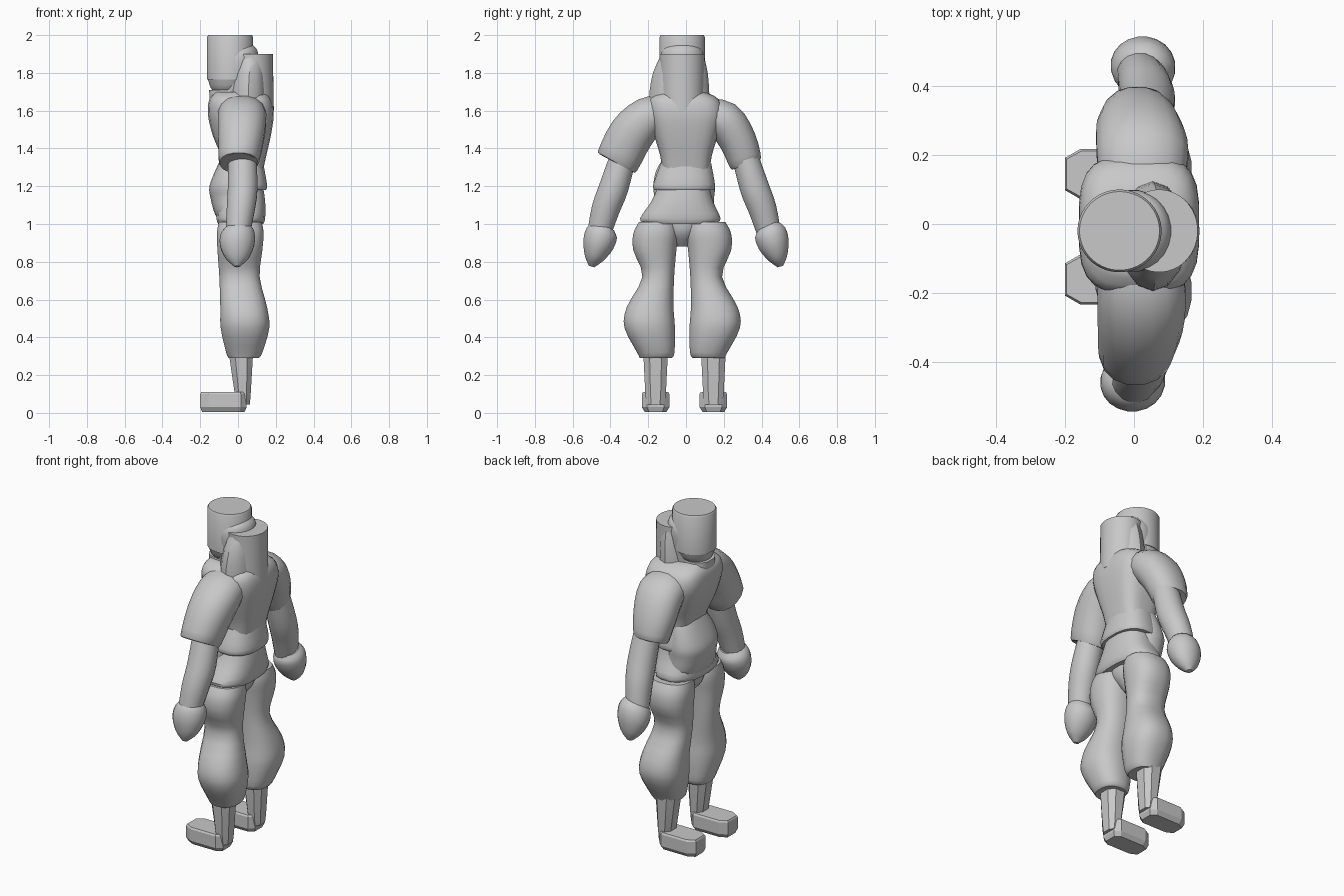
import bpy, bmesh, math
from mathutils import Vector

if "Cube" in bpy.data.objects:
    bpy.data.objects.remove(bpy.data.objects["Cube"])

grey = bpy.data.materials.new("plain grey")
grey.use_nodes = True
grey.diffuse_color = (0.58, 0.58, 0.58, 1)
grey.node_tree.nodes["Principled BSDF"].inputs["Base Color"].default_value = grey.diffuse_color


def finish(name, bm, angle=35):
    bmesh.ops.recalc_face_normals(bm, faces=bm.faces)
    mesh = bpy.data.meshes.new(name)
    bm.to_mesh(mesh)
    bm.free()
    mesh.materials.append(grey)
    ob = bpy.data.objects.new(name, mesh)
    bpy.context.collection.objects.link(ob)
    bpy.ops.object.select_all(action="DESELECT")
    bpy.context.view_layer.objects.active = ob
    ob.select_set(True)
    bpy.ops.object.shade_smooth_by_angle(angle=math.radians(angle))


def skin(bm, loops):
    """Join rings of vertices and cap both ends."""
    for low, high in zip(loops, loops[1:]):
        for k in range(len(low)):
            n = (k + 1) % len(low)
            bm.faces.new((low[k], low[n], high[n], high[k]))
    bm.faces.new(loops[0])
    bm.faces.new(loops[-1])


def curve(points, steps):
    """Smooth the list of ring settings."""
    out = []
    for i in range(len(points) - 1):
        a, b = Vector(points[i]), Vector(points[i + 1])
        before = Vector(points[max(i - 1, 0)])
        after = Vector(points[min(i + 2, len(points) - 1)])
        for k in range(steps):
            t = k / steps
            out.append(a + (b - before) * t / 2
                       + (2 * before - 5 * a + 4 * b - after) * t * t / 2
                       + (3 * a - before - 3 * b + after) * t ** 3 / 2)
    return out + [Vector(points[-1])]


def loft(name, rings, sides=20, power=1.0, steps=3, tilt=False):
    """Rings are centre x, y, z and half sizes in depth and width."""
    rings = curve(rings, steps)
    bm = bmesh.new()
    loops = []
    for i, r in enumerate(rings):
        across = Vector((0, 1, 0))
        if tilt:
            d = rings[min(i + 1, len(rings) - 1)] - rings[max(i - 1, 0)]
            across = Vector((0, -d[2], d[1])).normalized()
        loop = []
        for k in range(sides):
            a = math.tau * (k + 0.5) / sides
            c, s = math.cos(a), math.sin(a)
            u = math.copysign(abs(c) ** power, c) * r[3]
            v = math.copysign(abs(s) ** power, s) * r[4]
            loop.append(bm.verts.new(Vector(r[:3]) + Vector((u, 0, 0)) + across * v))
        loops.append(loop)
    skin(bm, loops)
    finish(name, bm)


MID = -0.02

# Head, tall hat and hair
loft("tall_hat", [(-.042, MID, 1.765, .122, .12), (-.042, MID, 1.99, .122, .12),
                  (-.042, MID, 2, .116, .114)], sides=48, steps=1)
loft("chin", [(-.06, MID, 1.69, .06, .06), (-.05, MID, 1.72, .095, .095),
              (-.042, MID, 1.77, .12, .118)])
loft("head", [(0, MID, 1.68, .09, .1), (0, MID, 1.8, .11, .115),
              (0, MID, 1.88, .11, .118), (.015, MID, 1.925, .085, .1),
              (.03, MID, 1.95, .045, .06)], sides=24)
loft("back_hair", [(.08, MID, 1.6, .11, .115), (.073, MID, 1.9, .112, .12)], sides=40, steps=1)
loft("side_hair", [(.055, -.035, 1.62, .1, .16), (.055, -.035, 1.7, .1, .158),
                   (.06, -.03, 1.8, .09, .145), (.065, MID, 1.89, .085, .115)], sides=14, steps=2)

# Body
loft("chest", [(.03, 0, 1.27, .1, .125), (.03, 0, 1.36, .12, .137),
               (.02, 0, 1.47, .155, .17), (.015, 0, 1.58, .175, .2),
               (.012, -.01, 1.66, .165, .185), (.01, MID, 1.7, .13, .12)], sides=24, power=.6)
loft("collar", [(-.03, MID, 1.6, .12, .1), (-.03, MID, 1.71, .125, .09)], sides=14, steps=1, power=.7)
loft("belly", [(0, MID, 1, .08, .13), (-.02, MID, 1.05, .102, .165),
               (-.035, -.01, 1.14, .112, .16), (-.04, -.01, 1.2, .112, .165),
               (-.03, -.01, 1.28, .092, .15), (-.01, 0, 1.35, .08, .12)], sides=24, power=.9)
loft("jacket_hem", [(.03, -.01, 1.18, .12, .16), (.03, -.01, 1.21, .125, .165),
                    (.03, 0, 1.32, .105, .135)], sides=20, power=.8)
loft("hips", [(.015, -.03, 1, .12, .19), (.015, -.03, 1.03, .13, .215),
              (.02, -.02, 1.12, .125, .165), (.02, -.01, 1.22, .11, .13)], sides=20, power=.8)
loft("crotch", [(.01, MID, .88, .03, .03), (.01, MID, .95, .09, .09),
                (.01, MID, 1.02, .1, .14)], sides=14)

# Puffed sleeves: x, y, z, depth, width
sleeves = {
    "right": [(.015, -.1, 1.595, .12, .09), (.022, -.2, 1.565, .13, .11), (.018, -.29, 1.475, .125, .122),
              (.005, -.362, 1.335, .108, .118), (.005, -.365, 1.33, .09, .1)],
    "left": [(.02, .1, 1.575, .12, .085), (.025, .2, 1.55, .135, .105), (.015, .275, 1.44, .125, .1),
             (.01, .315, 1.325, .1, .088), (.01, .317, 1.32, .085, .07)],
}
for side, rows in sleeves.items():
    loft(side + "_sleeve", rows, sides=16, power=.9, tilt=True)

for side, s, shift in (("right", -1, 0), ("left", 1, .03)):
    # Arms and mitten hands
    arm = [(.02, .32, 1.4, .075, .068), (.025, .38, 1.2, .08, .079),
           (.015, .425, 1.08, .076, .076), (.0, .46, .95, .065, .064)]
    loft(side + "_forearm", [(x + shift / 2, s * y + MID * (s > 0), z, d, w)
                             for x, y, z, d, w in arm], sides=16, tilt=True)
    hand = [(.01, .43, .99, .055, .055), (0, .445, .955, .088, .085), (-.005, .465, .89, .092, .083),
            (-.005, .487, .82, .062, .052), (-.005, .5, .775, .015, .015)]
    loft(side + "_hand", [(x + shift, s * y, z, d, w) for x, y, z, d, w in hand], tilt=True)

    # Baggy trousers
    leg = [(.03, .14, .29, .08, .085), (.033, .14, .32, .097, .1), (.037, .172, .45, .13, .135),
           (.03, .17, .56, .125, .125), (.008, .127, .72, .108, .085), (.01, .145, .86, .12, .115),
           (.012, .14, .95, .125, .12), (.012, .13, 1.01, .115, .1)]
    loft(side + "_trouser", [(x, MID + s * y, z, d, w) for x, y, z, d, w in leg], sides=20, power=.85)

    # Shins
    foot = -.008 + s * .153
    loft(side + "_shin", [(.03, foot, .045, .035, .05), (.025, foot, .1, .045, .058),
                          (.015, foot, .33, .07, .07)], sides=8, steps=1, power=.8)

    # Block shoes with cut corners
    outline = [(-.2, .047), (-.155, .073), (.015, .073), (.045, .045)]
    outline += [(x, -y) for x, y in reversed(outline)]
    bm = bmesh.new()
    skin(bm, [[bm.verts.new((-.08 + (x + .08) * long, foot + y * wide, z)) for x, y in outline]
              for z, long, wide in ((.005, .92, .78), (.03, 1, 1), (.1, 1, 1), (.11, .96, .92))])
    finish(side + "_shoe", bm, 20)
